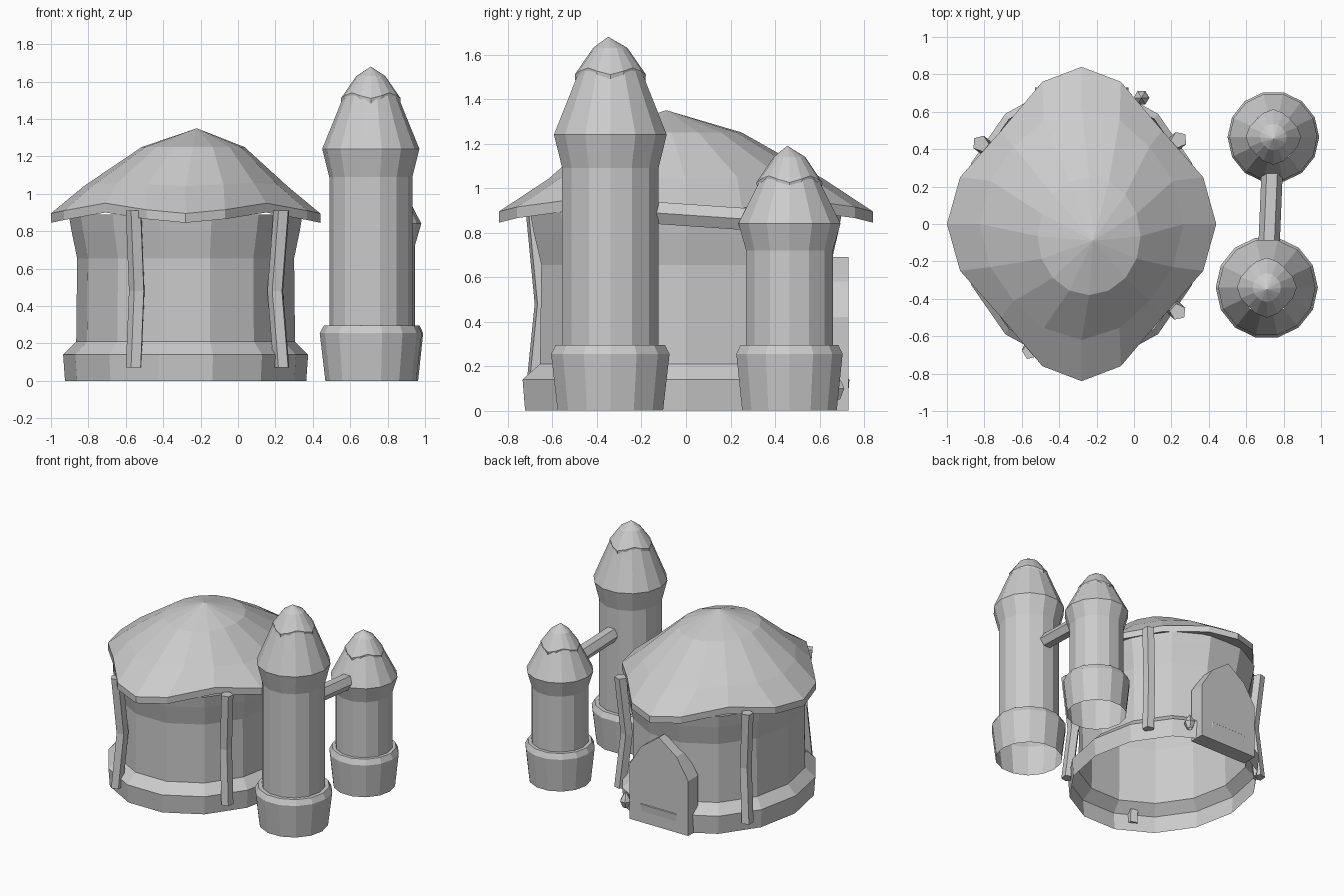
import bpy
import math
from mathutils import Vector

cube = bpy.data.objects.get("Cube")
if cube:
    bpy.data.objects.remove(cube, do_unlink=True)

stone = bpy.data.materials.new("plain_grey")
stone.use_nodes = True
GREY = (0.6, 0.6, 0.6, 1)
stone.diffuse_color = GREY
stone.node_tree.nodes["Principled BSDF"].inputs["Base Color"].default_value = GREY

HUT = Vector((-0.28, 0, 0))
SIDES = 14


def make(name, verts, faces):
    mesh = bpy.data.meshes.new(name)
    mesh.from_pydata(verts, [], faces)
    mesh.materials.append(stone)
    obj = bpy.data.objects.new(name, mesh)
    bpy.context.collection.objects.link(obj)
    return obj


def loft(name, rings, apex=None, caps=False):
    """Skin equal rings of points, optionally closed by an apex or end caps."""
    n = len(rings[0])
    verts = [p for ring in rings for p in ring]
    faces = [(k * n + i, k * n + (i + 1) % n, (k + 1) * n + (i + 1) % n, (k + 1) * n + i)
             for k in range(len(rings) - 1) for i in range(n)]
    last = len(verts) - n
    if apex:
        verts.append(Vector(apex))
        faces += [(last + i, last + (i + 1) % n, last + n) for i in range(n)]
    if caps:
        faces += [tuple(reversed(range(n))), tuple(range(last, last + n))]
    return make(name, verts, faces)


def ring(cx, cy, z, rx, ry, n=SIDES, dent=0.0, lift=0.0):
    """Ellipse whose diagonals can be pulled in and raised, for drooping edges."""
    pts = []
    for i in range(n):
        a = math.tau * i / n
        w = math.sin(2 * a) ** 2
        f = 1 - dent * w
        pts.append(Vector((cx + rx * f * math.cos(a), cy + ry * f * math.sin(a), z + lift * w)))
    return pts


def beam(name, points, radius, n, side):
    """Straight-sided bar along a path; side is one axis of the cross-section."""
    pts = [Vector(p) for p in points]
    axis = (pts[-1] - pts[0]).normalized()
    u = Vector(side).normalized()
    v = axis.cross(u)
    rings = [[p + radius * (math.cos(math.tau * i / n) * u + math.sin(math.tau * i / n) * v)
              for i in range(n)] for p in pts]
    return loft(name, rings, caps=True)


# Hut wall with a wide footing and flared top, open below
wall = [(0, .645), (.14, .655), (.21, .585), (.655, .58), (.80, .61), (.89, .625)]
loft("hut_wall", [ring(HUT.x, 0, z, r, r * 1.15) for z, r in wall])

# Hut roof: drooping eave, four-lobed rim, off-centre peak
quarter = [(.72, 0, 0), (.65, .25, .015), (.43, .50, .055), (.21, .76, .02)]
eave = []
for q in range(4):
    sx, sy = [(1, 1), (-1, 1), (-1, -1), (1, -1)][q]
    part = quarter if q % 2 == 0 else [(0, .84, 0)] + quarter[:0:-1]
    eave += [Vector((HUT.x + sx * x, sy * y, z)) for x, y, z in part]
low = [p + Vector((0, 0, .845)) for p in eave]
high = [p + Vector((0, 0, .895)) for p in eave]
loft("hut_roof", [
    ring(HUT.x, 0, .91, .54, .62, 16, .1, .03),
    low, high,
    ring(HUT.x, 0, 1.04, .545, .62, 16, .06, .02),
    ring(-.24, -.065, 1.25, .275, .315, 16),
], apex=(-.22, -.09, 1.35))

# Bent support posts around the hut
for k, (x, y) in enumerate([(.235, -.47), (-.555, -.68), (.24, .45), (-.82, .43)]):
    foot = Vector((x, y, .07))
    outward = (foot - HUT)
    outward.z = 0
    outward.normalize()
    beam(f"support_post_{k + 1}",
         [foot, foot - outward * .045 + Vector((0, 0, .41)), foot + Vector((0, 0, .84))],
         .045, 5, outward)

# Pointed door slab at the back
half = [(.25, 0), (.25, .42), (.15, .58)]
outline = [(x, z) for x, z in half] + [(0, .69)] + [(-x, z) for x, z in reversed(half)]
loft("door", [[Vector((HUT.x + x, y, z)) for x, z in outline] for y in (.73, .61)], caps=True)

# Small spindle ornament beside the door
spindle = [(.05, .02), (.10, .042), (.125, .03)]
loft("door_ornament", [ring(.04, .675, z, r, r, 6) for z, r in spindle], apex=(.04, .675, .17))


# Round towers with cone roofs and four-lobed caps
def tower(name, x, y, base, body, flare, z_neck, z_flare, z_cap, cap, top):
    profile = [(0, base * .89), (.255, base), (.295, base * .92), (.295, body),
               (z_neck, body), (z_flare, flare), (z_cap + .03, cap * .9)]
    loft(name + "_body", [ring(x, y, z, r, r) for z, r in profile])
    loft(name + "_cap", [
        ring(x, y, z_cap - .02, cap * .85, cap * .85, 16, .1, .03),
        ring(x, y, z_cap - .02, cap * .98, cap * .98, 16, .12, .03),
        ring(x, y, z_cap + .015, cap, cap, 16, .12, .03),
        ring(x, y, top - .05, cap * .48, cap * .48, 16, .05),
    ], apex=(x, y - .01, top))


tower("tall_tower", .71, -.34, .273, .222, .26, 1.09, 1.24, 1.495, .16, 1.68)
tower("short_tower", .745, .465, .245, .2, .235, .72, .84, 1.01, .148, 1.19)

# Bar joining the towers
beam("tower_link", [(.72, -.16, .89), (.74, .32, .857)], .057, 6, (1, 0, 0))
